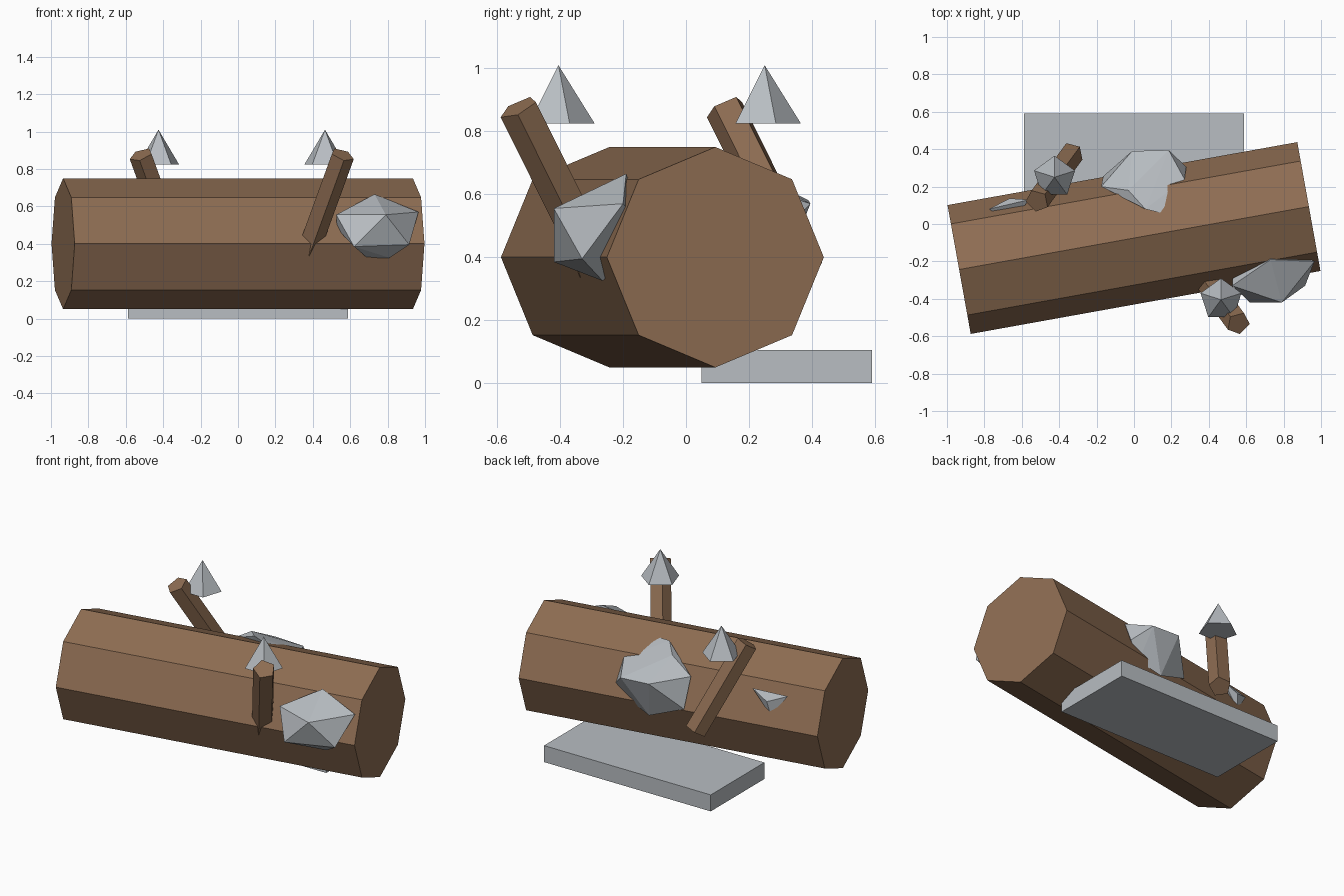
import bpy, bmesh
from math import radians
from mathutils import Matrix, Euler

cube = bpy.data.objects.get("Cube")
if cube:
    bpy.data.objects.remove(cube, do_unlink=True)


def material(name, rgb):
    m = bpy.data.materials.new(name)
    m.use_nodes = True
    m.diffuse_color = (*rgb, 1)
    m.node_tree.nodes["Principled BSDF"].inputs["Base Color"].default_value = (*rgb, 1)
    return m


wood = material("brown wood", (0.27, 0.153, 0.085))
stone = material("pale grey stone", (0.48, 0.51, 0.54))


def finish(bm, name, mat):
    bmesh.ops.recalc_face_normals(bm, faces=bm.faces)
    mesh = bpy.data.meshes.new(name)
    bm.to_mesh(mesh)
    bm.free()
    mesh.materials.append(mat)
    obj = bpy.data.objects.new(name, mesh)
    bpy.context.collection.objects.link(obj)
    return obj


def prism(name, mat, sides, bottom, top, height, centre, tilt=(0, 0, 0), twist=0):
    """Flat-shaded cylinder or cone, tilted by angles in degrees."""
    bm = bmesh.new()
    turn = Euler([radians(a) for a in tilt]).to_matrix().to_4x4()
    bmesh.ops.create_cone(bm, cap_ends=True, segments=sides, radius1=bottom,
                          radius2=top, depth=height,
                          matrix=Matrix.Translation(centre) @ turn
                          @ Matrix.Rotation(radians(twist), 4, "Z"))
    bmesh.ops.remove_doubles(bm, verts=bm.verts, dist=0.0001)
    return finish(bm, name, mat)


def rock(name, corners):
    """Faceted boulder wrapped around a few corners."""
    bm = bmesh.new()
    for c in corners:
        bm.verts.new(c)
    hull = bmesh.ops.convex_hull(bm, input=bm.verts)
    loose = [v for v in hull["geom_interior"] if isinstance(v, bmesh.types.BMVert)]
    bmesh.ops.delete(bm, geom=loose, context="VERTS")
    return finish(bm, name, stone)


# Fallen log
prism("log", wood, 8, 0.35, 0.35, 1.9, (0, -0.075, 0.4), (0, 90, 10.2))

# Leaning branch stubs, each with a pointed cap above it
for label, x, y, side in (("front", 0.465, -0.405, 1), ("back", -0.425, 0.25, -1)):
    prism(label + "_branch", wood, 5, 0.065, 0.065, 0.6, (x, y, 0.62),
          (25, 20 * side, 0), -20 * side)
    prism(label + "_cap", stone, 5, 0.115, 0, 0.185, (x, y, 0.917))

# Flat slab under the back of the log
bm = bmesh.new()
bmesh.ops.create_cube(bm, size=1, matrix=Matrix.Translation((0, 0.32, 0.0525))
                      @ Matrix.Diagonal((1.175, 0.54, 0.105, 1)))
finish(bm, "slab", stone)

# Stones set into the log
rock("front_stone", [
    (.73, -.19, .665), (.965, -.2, .57), (.79, -.42, .555), (.525, -.33, .555),
    (.62, -.42, .385), (.915, -.33, .395), (.69, -.265, .325), (.81, -.265, .325),
    (.75, -.1, .45), (.53, -.27, .48)])
rock("back_stone", [
    (.28, .305, .48), (.185, .395, .57), (-.01, .39, .58), (.06, .08, .72),
    (.14, .06, .71), (-.175, .2, .6), (-.165, .255, .41), (.05, .3, .33),
    (.27, .24, .62), (-.03, .18, .69), (.2, .28, .38)])
rock("small_stone", [
    (-.775, .08, .588), (-.56, .13, .602), (-.68, .12, .46),
    (-.665, .137, .547), (-.66, 0, .52)])
